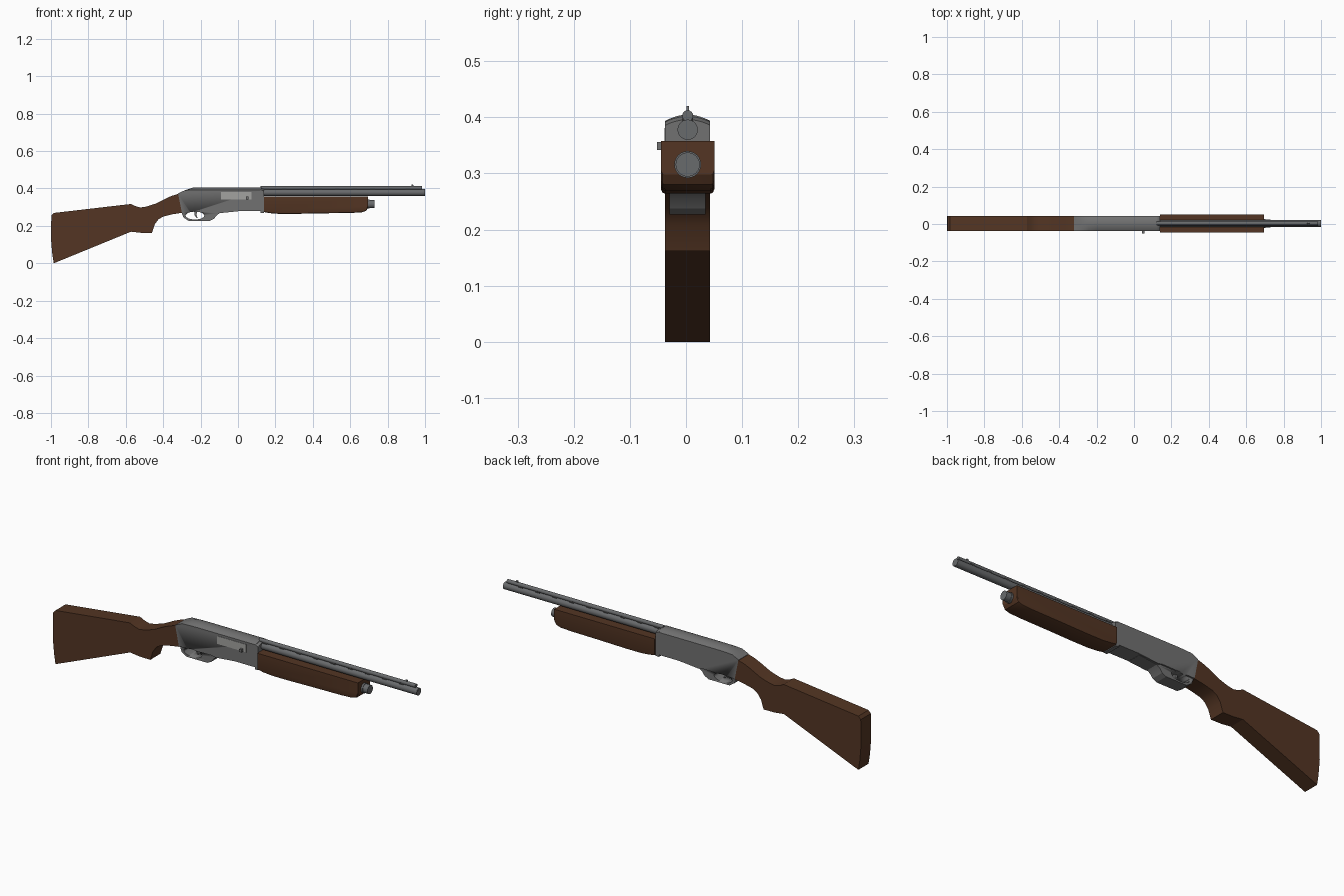
import bpy, bmesh, math
from mathutils import Matrix

if "Cube" in bpy.data.objects:
    bpy.data.objects.remove(bpy.data.objects["Cube"])

CY = 0.003  # centre plane of the model


def mat(name, rgb):
    m = bpy.data.materials.new(name)
    m.diffuse_color = (*rgb, 1)
    m.use_nodes = True
    m.node_tree.nodes["Principled BSDF"].inputs["Base Color"].default_value = m.diffuse_color
    return m


WOOD = mat("walnut", (0.088, 0.036, 0.017))
STEEL = mat("grey steel", (0.165, 0.165, 0.165))
BARREL = mat("barrel steel", (0.14, 0.145, 0.15))
BOLT = mat("bright steel", (0.36, 0.36, 0.35))
DARK = mat("dark steel", (0.05, 0.05, 0.05))


def finish(name, bm, m, smooth=True):
    bmesh.ops.recalc_face_normals(bm, faces=bm.faces)
    me = bpy.data.meshes.new(name)
    bm.to_mesh(me)
    bm.free()
    me.materials.append(m)
    ob = bpy.data.objects.new(name, me)
    bpy.context.collection.objects.link(ob)
    bpy.ops.object.select_all(action='DESELECT')
    ob.select_set(True)
    bpy.context.view_layer.objects.active = ob
    if smooth:
        bpy.ops.object.shade_smooth_by_angle(angle=math.radians(25))
    return ob


def slab(name, pts, half, m, stations=(-1, 1), shift=lambda x, z, t: 0, cy=CY):
    """Side profile swept across y; shift bends z with the width parameter t."""
    bm = bmesh.new()
    rings = [[bm.verts.new((x, cy + half * t, z + shift(x, z, t))) for x, z in pts]
             for t in stations]
    n = len(pts)
    for a, b in zip(rings, rings[1:]):
        for i in range(n):
            j = (i + 1) % n
            bm.faces.new((a[i], a[j], b[j], b[i]))
    bm.faces.new(rings[0])
    bm.faces.new(rings[-1])
    return finish(name, bm, m)


def rod(name, x0, x1, z, r, m, seg=24, cy=CY):
    bm = bmesh.new()
    bmesh.ops.create_cone(bm, cap_ends=True, segments=seg, radius1=r, radius2=r, depth=x1 - x0,
                          matrix=Matrix.Translation(((x0 + x1) / 2, cy, z))
                          @ Matrix.Rotation(math.pi / 2, 4, 'Y'))
    return finish(name, bm, m)


def box(name, x0, x1, y0, y1, z0, z1, m):
    return slab(name, [(x0, z0), (x1, z0), (x1, z1), (x0, z1)], (y1 - y0) / 2, m,
                cy=(y0 + y1) / 2)


# shoulder stock with pistol grip
slab("stock", [(-1, 0.13), (-0.998, 0.255), (-0.985, 0.269), (-0.572, 0.317), (-0.55, 0.306),
               (-0.522, 0.298), (-0.49, 0.303), (-0.44, 0.319), (-0.385, 0.347), (-0.355, 0.36),
               (-0.32, 0.371), (-0.3, 0.27), (-0.35, 0.262), (-0.40, 0.25), (-0.425, 0.235),
               (-0.445, 0.208), (-0.46, 0.162), (-0.52, 0.163), (-0.572, 0.169), (-0.985, 0.0),
               (-0.993, 0.05)], 0.04, WOOD)

# receiver with crowned top
TS = [-1, -0.8, -0.6, -0.4, -0.2, 0, 0.2, 0.4, 0.6, 0.8, 1]
slab("receiver", [(-0.322, 0.373), (-0.285, 0.39), (-0.243, 0.404), (-0.2, 0.405), (0.125, 0.405),
                  (0.125, 0.28), (0.01, 0.28), (-0.1, 0.27), (-0.12, 0.275), (-0.302, 0.272)],
     0.04, STEEL, TS, lambda x, z, t: -0.012 * t * t if z > 0.395 else 0)
slab("receiver_front_collar", [(0.12, 0.27), (0.138, 0.27), (0.138, 0.396), (0.12, 0.404)],
     0.04, STEEL, TS, lambda x, z, t: -0.01 * t * t if z > 0.35 else 0)

# trigger guard with an oval opening
guard = slab("trigger_guard", [(-0.301, 0.285), (-0.302, 0.272), (-0.292, 0.245), (-0.265, 0.227),
                               (-0.15, 0.227), (-0.128, 0.238), (-0.115, 0.255), (-0.098, 0.268),
                               (0.0, 0.278), (0.0, 0.285)], 0.032, STEEL)
oval = [(-0.23 + 0.05 * math.cos(a * math.tau / 24), 0.255 + 0.021 * math.sin(a * math.tau / 24))
        for a in range(24)]
cutter = slab("guard_cutter", oval, 0.1, STEEL)
cutter.hide_render = True
for target in (guard, bpy.data.objects["receiver"]):
    bpy.context.view_layer.objects.active = target
    mod = target.modifiers.new("opening", 'BOOLEAN')
    mod.operation = 'DIFFERENCE'
    mod.object = cutter
    mod.solver = 'EXACT'
    bpy.ops.object.modifier_apply(modifier=mod.name)
bpy.data.objects.remove(cutter)
slab("trigger", [(-0.235, 0.28), (-0.218, 0.28), (-0.222, 0.258), (-0.215, 0.242),
                 (-0.22, 0.241), (-0.231, 0.255)], 0.007, STEEL)

# ejection port plate and charging handle
box("ejection_port", -0.09, 0.072, -0.0385, -0.035, 0.342, 0.381, BOLT)
box("charging_handle", 0.043, 0.056, -0.052, -0.036, 0.342, 0.356, STEEL)

# fore-end with softened lower edges
slab("fore_end", [(0.138, 0.358), (0.695, 0.358), (0.695, 0.298), (0.685, 0.28), (0.66, 0.272),
                  (0.6, 0.269), (0.45, 0.267), (0.3, 0.264), (0.22, 0.264), (0.17, 0.268),
                  (0.138, 0.274)], 0.0475, WOOD, (-1, -0.95, -0.85, 0.85, 0.95, 1),
     lambda x, z, t: {1: 0.008, 0.95: 0.002}.get(abs(t), 0) if z < 0.3 else 0)

# magazine tube end
rod("magazine_cap", 0.68, 0.73, 0.316, 0.0215, BARREL)
rod("magazine_cap_rim", 0.69, 0.704, 0.316, 0.024, BARREL)

# barrel, sighting rib with posts, front bead
rod("barrel", 0.11, 1.0, 0.378, 0.018, BARREL, 32)
rod("muzzle_bore", 0.995, 1.0005, 0.378, 0.013, BARREL)
rod("rib", 0.12, 0.985, 0.403, 0.0098, BARREL, 16)
for i in range(9):
    x = 0.14 + i * 0.0945
    box(f"rib_post_{i + 1}", x, x + 0.025, CY - 0.0095, CY + 0.0095, 0.391, 0.401, DARK)
slab("front_sight", [(0.925, 0.41), (0.94, 0.41), (0.936, 0.42), (0.929, 0.42)], 0.0025, BARREL)
